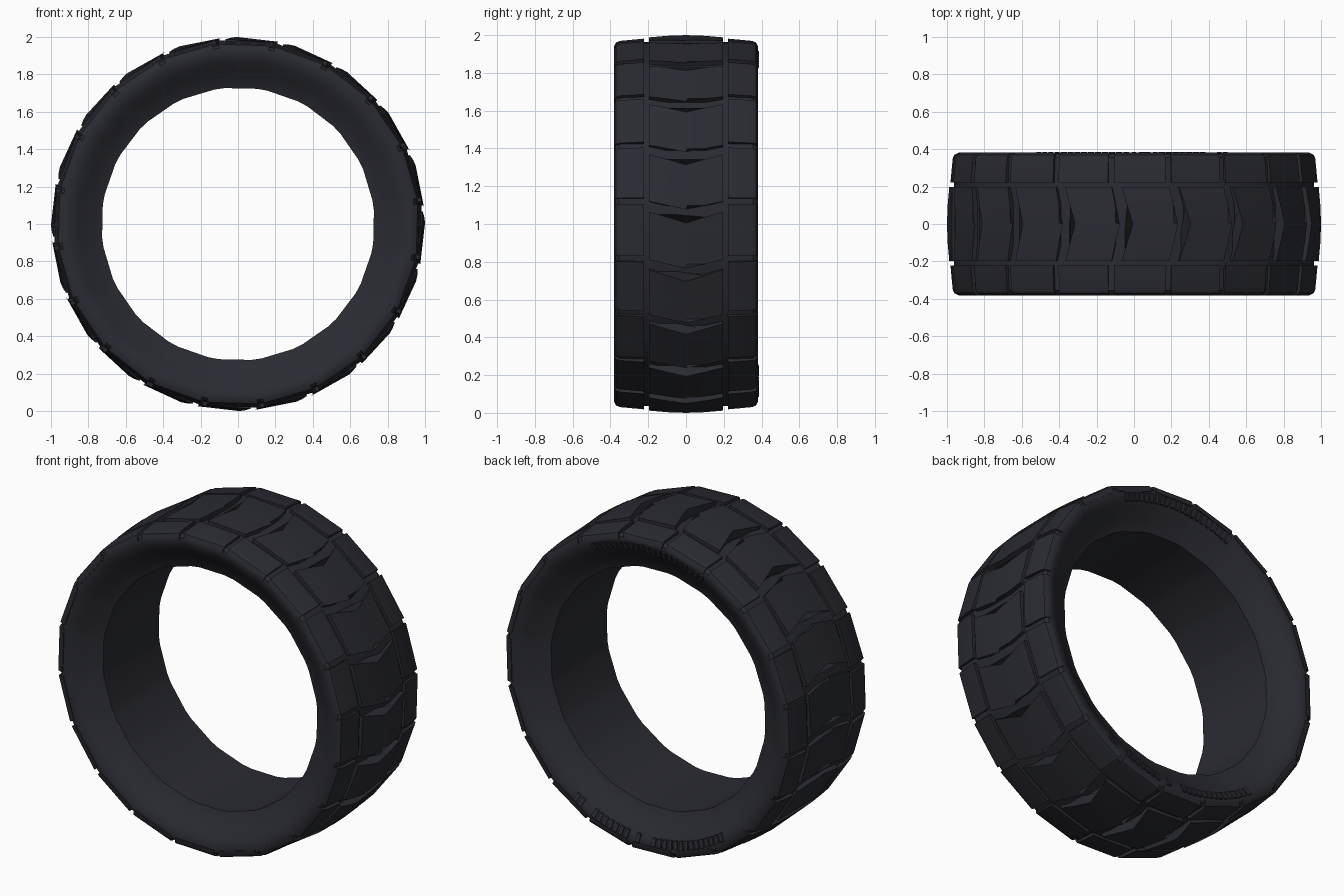
import bpy, bmesh
from math import sin, cos, radians

if "Cube" in bpy.data.objects:
    bpy.data.objects.remove(bpy.data.objects["Cube"], do_unlink=True)

BLOCKS = 20
STEP = 360 / BLOCKS

rubber = bpy.data.materials.new("dark_rubber")
rubber.use_nodes = True
colour = (0.023, 0.024, 0.032, 1)
rubber.diffuse_color = colour
bsdf = rubber.node_tree.nodes["Principled BSDF"]
bsdf.inputs["Base Color"].default_value = colour
bsdf.inputs["Roughness"].default_value = 0.7


def polar(r, y, deg):
    """Point at radius r and angle deg around the wheel axle."""
    a = radians(deg)
    return (r * cos(a), y, 1 + r * sin(a))


def loft(bm, rows, close_rows):
    """Skin closed loops of points; cap the ends unless the rows form a ring."""
    loops = [[bm.verts.new(p) for p in row] for row in rows]
    pairs = list(zip(loops, loops[1:]))
    if close_rows:
        pairs.append((loops[-1], loops[0]))
    else:
        bm.faces.new(loops[0])
        bm.faces.new(loops[-1])
    n = len(loops[0])
    for a, b in pairs:
        for i in range(n):
            j = (i + 1) % n
            bm.faces.new((a[i], a[j], b[j], b[i]))


def finish(name, bm, angle=35):
    bmesh.ops.recalc_face_normals(bm, faces=bm.faces)
    mesh = bpy.data.meshes.new(name)
    bm.to_mesh(mesh)
    bm.free()
    mesh.materials.append(rubber)
    obj = bpy.data.objects.new(name, mesh)
    bpy.context.collection.objects.link(obj)
    bpy.ops.object.select_all(action='DESELECT')
    bpy.context.view_layer.objects.active = obj
    obj.select_set(True)
    bpy.ops.object.shade_smooth_by_angle(angle=radians(angle))


# Tyre body: dished sidewalls around a straight bore
half = [(0.73, 0.27), (0.755, 0.28), (0.79, 0.3), (0.83, 0.328), (0.865, 0.354),
        (0.895, 0.37), (0.925, 0.377), (0.945, 0.374), (0.96, 0.355), (0.968, 0.2)]
profile = half + [(r, -y) for r, y in reversed(half)]
bm = bmesh.new()
angles = [k * STEP + offset for k in range(BLOCKS) for offset in (10, 23.5)]
loft(bm, [[polar(r, y, a) for r, y in profile] for a in angles], True)
finish("tyre_body", bm)


def tread(name, top, *edges):
    """Ring of raised blocks over the (y, r) section top.
    Each edge is (angle, skew); the skew bends it into a chevron."""
    bm = bmesh.new()
    for k in range(BLOCKS):
        rows = []
        for angle, skew in edges:
            outer = [polar(r, y, k * STEP + angle + skew * abs(y)) for y, r in top]
            inner = [polar(0.93, y, k * STEP + angle + skew * abs(y)) for y, r in reversed(top)]
            rows.append(outer + inner)
        loft(bm, rows, False)
    finish(name, bm, 30)


# Central chevron blocks
tread("centre_tread", [(-0.197, 0.99), (-0.1, 0.997), (0, 1.0), (0.1, 0.997), (0.197, 0.99)],
      (4.4, 13), (18.3, 18))

# Shoulder blocks on both edges
shoulder = [(0.223, 0.987), (0.35, 0.975), (0.37, 0.967), (0.381, 0.945)]
for side, name in ((1, "back_shoulder_tread"), (-1, "front_shoulder_tread")):
    tread(name, [(side * y, r) for y, r in shoulder], (8.1, 0), (24.2, 0))


# Moulded ribs on the back sidewall
def ribs(name, first, last, pitch=2.4):
    bm = bmesh.new()
    for i in range(int((last - first) / pitch) + 1):
        a = first + i * pitch
        section = [(0.87, 0.37), (0.915, 0.386), (0.92, 0.365), (0.87, 0.345)]
        loft(bm, [[polar(r, y, a + d) for r, y in section] for d in (-0.75, 0.75)], False)
    finish(name, bm)


ribs("upper_ribs", 66, 115)
ribs("lower_ribs_long", 236, 269)
ribs("lower_rib_single", 274, 274)
ribs("lower_ribs_short", 279, 295)
ribs("lower_ribs_end", 300, 303)
